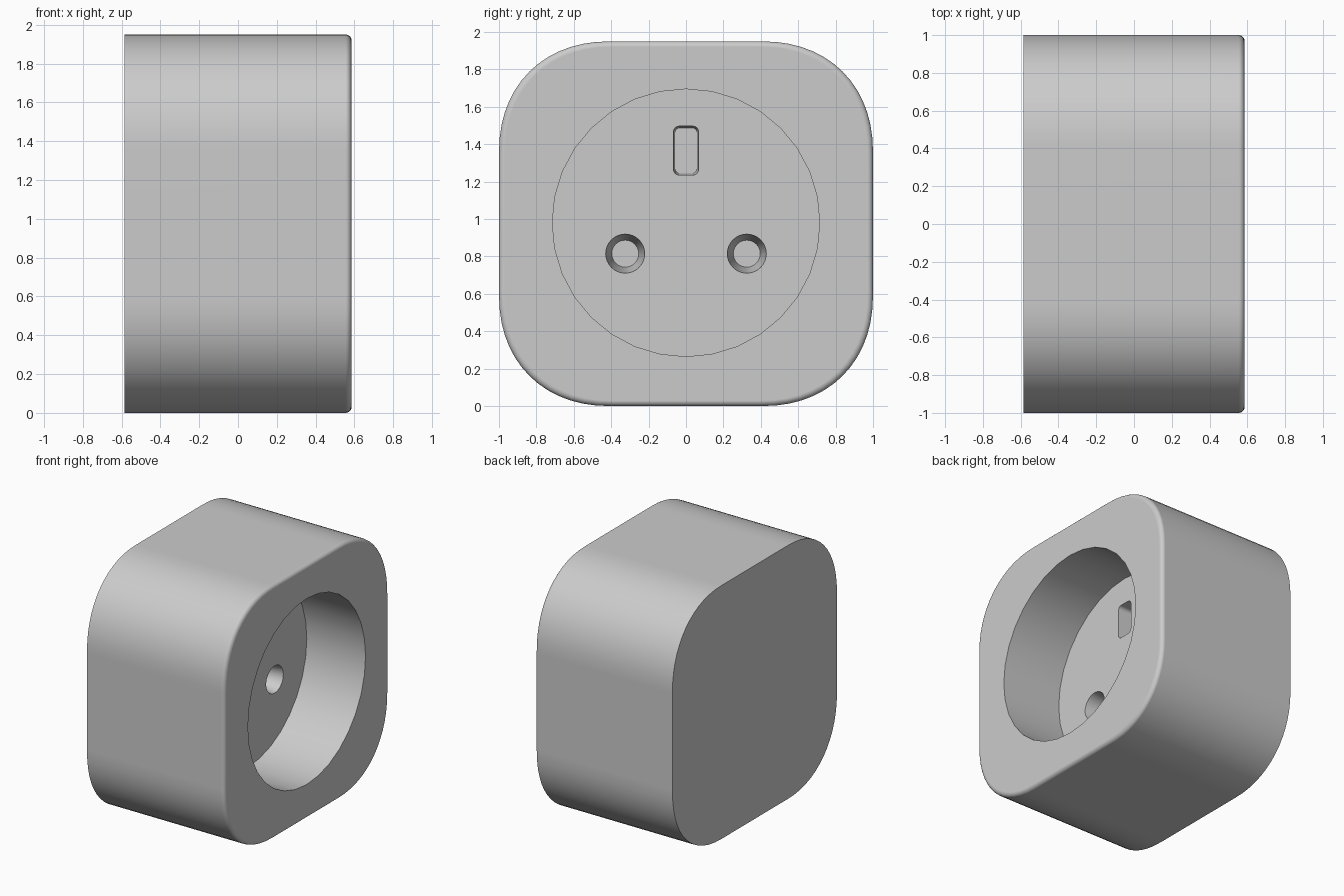
import bpy, bmesh, math

if "Cube" in bpy.data.objects:
    bpy.data.objects.remove(bpy.data.objects["Cube"])

CZ = 0.975      # height of the body centre
FRONT = 0.585   # x of socket face; the back is at -FRONT
FLOOR = 0.085   # x of the recess floor


def rounded_rect(hw, hh, r, n=12, power=2.0):
    """Closed rounded rectangle outline in (y, z) around the origin."""
    pts = []
    for q in range(4):
        for i in range(n + 1):
            a = math.pi / 2 * i / n
            c = r * max(math.cos(a), 0) ** (2 / power)
            s = r * max(math.sin(a), 0) ** (2 / power)
            if q % 2:
                c, s = r * max(math.sin(a), 0) ** (2 / power), r * max(math.cos(a), 0) ** (2 / power)
            sy, sz = ((1, 1), (-1, 1), (-1, -1), (1, -1))[q]
            pts.append((sy * (hw - r + c), sz * (hh - r + s)))
    return pts


def circle(r, n=32):
    return [(r * math.sin(-2 * math.pi * i / n), r * math.cos(2 * math.pi * i / n)) for i in range(n)]


def loft(name, sections, y=0, z=0):
    """Join outlines [(x, outline), ...] into a closed solid along x."""
    bm = bmesh.new()
    rings = [[bm.verts.new((x, y + p[0], z + p[1])) for p in pts] for x, pts in sections]
    for a, b in zip(rings, rings[1:]):
        for i in range(len(a)):
            j = (i + 1) % len(a)
            bm.faces.new((a[i], a[j], b[j], b[i]))
    bm.faces.new(rings[0])
    bm.faces.new(rings[-1])
    bmesh.ops.recalc_face_normals(bm, faces=bm.faces)
    me = bpy.data.meshes.new(name)
    bm.to_mesh(me)
    bm.free()
    ob = bpy.data.objects.new(name, me)
    bpy.context.collection.objects.link(ob)
    return ob


# Body: soft square with a small rounded front edge
outline = rounded_rect(1.0, CZ, 0.6, 14, 2.2)
R = 0.03
sections = [(-FRONT, outline)]
for i in range(6):
    a = math.pi / 2 * i / 5
    k = 1 - R * (1 - math.cos(a))
    sections.append((FRONT - R + R * math.sin(a), [(p[0] * k, p[1] * k) for p in outline]))
body = loft("socket_body", sections, z=CZ)

# Round recess
cutters = [loft("recess_cutter", [(FLOOR, circle(0.715)), (0.8, circle(0.715))], z=0.98)]

# Two tapered pin holes
for side in (-1, 1):
    cutters.append(loft("pin_hole_cutter", [(FLOOR - 0.2, circle(0.072)), (FLOOR + 0.01, circle(0.106))],
                        y=side * 0.325, z=0.815))

# Earth slot
cutters.append(loft("earth_slot_cutter", [(FLOOR - 0.2, rounded_rect(0.058, 0.122, 0.025, 6)),
                                          (FLOOR + 0.01, rounded_rect(0.067, 0.131, 0.03, 6))], z=1.366))

# Carve the openings
bpy.context.view_layer.objects.active = body
body.select_set(True)
for c in cutters:
    mod = body.modifiers.new("cut", 'BOOLEAN')
    mod.operation = 'DIFFERENCE'
    mod.solver = 'EXACT'
    mod.object = c
    bpy.ops.object.modifier_apply(modifier=mod.name)
    bpy.data.objects.remove(c)

bpy.ops.object.shade_smooth_by_angle(angle=math.radians(35))
wn = body.modifiers.new("clean_normals", 'WEIGHTED_NORMAL')
wn.keep_sharp = True
